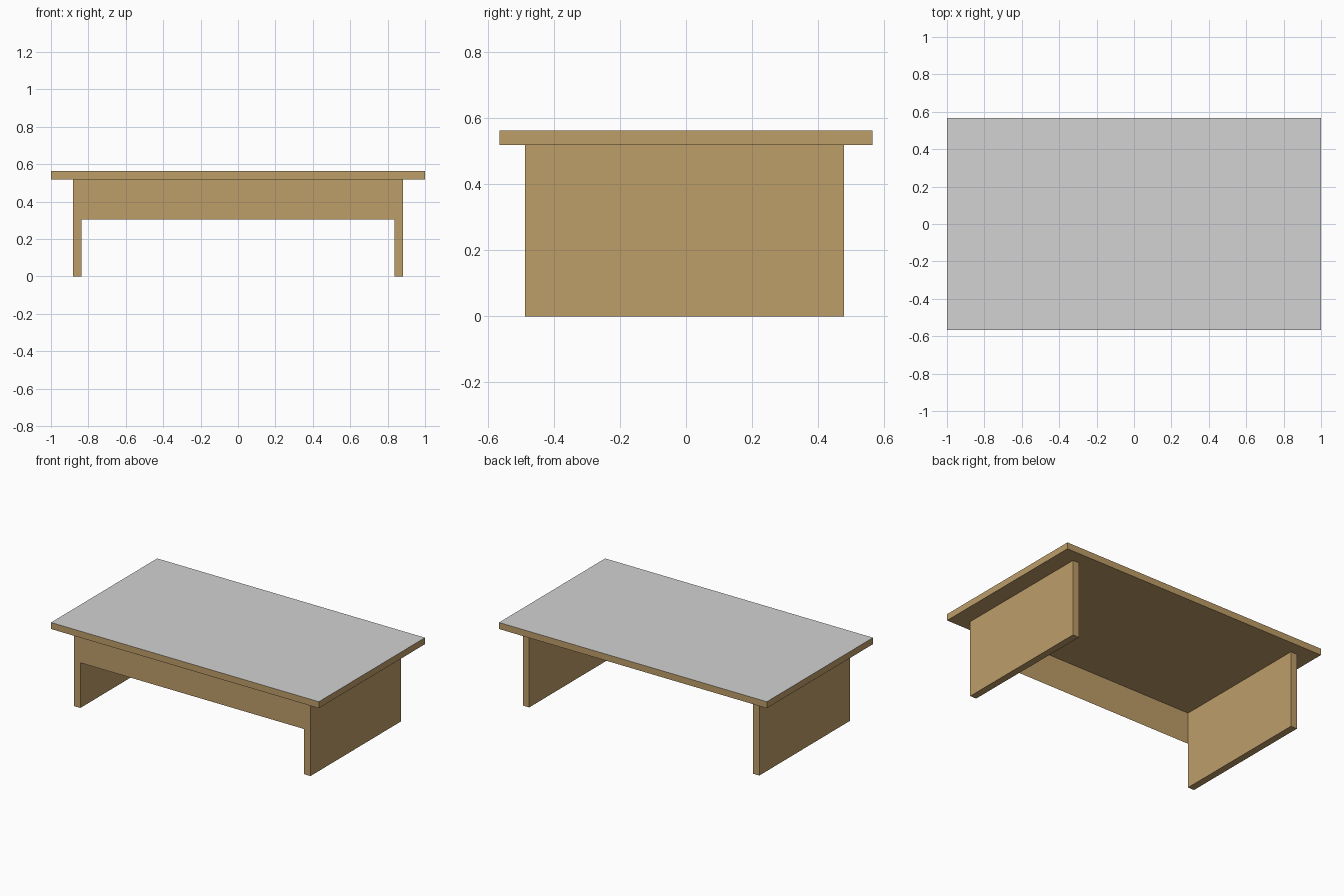
import bpy
import bmesh
from mathutils import Vector

if "Cube" in bpy.data.objects:
    bpy.data.objects.remove(bpy.data.objects["Cube"])


def material(name, rgb):
    m = bpy.data.materials.new(name)
    m.diffuse_color = (*rgb, 1.0)
    m.use_nodes = True
    m.node_tree.nodes["Principled BSDF"].inputs["Base Color"].default_value = m.diffuse_color
    return m


wood = material("light brown wood", (0.515, 0.337, 0.141))
grey = material("grey table surface", (0.645, 0.645, 0.645))


def add_object(name, bm, mats):
    mesh = bpy.data.meshes.new(name)
    bm.to_mesh(mesh)
    bm.free()
    for m in mats:
        mesh.materials.append(m)
    ob = bpy.data.objects.new(name, mesh)
    bpy.context.collection.objects.link(ob)
    return ob


def box(name, lo, hi, mats):
    lo, hi = Vector(lo), Vector(hi)
    bm = bmesh.new()
    bmesh.ops.create_cube(bm, size=1.0)
    bmesh.ops.scale(bm, vec=hi - lo, verts=bm.verts)
    bmesh.ops.translate(bm, vec=(lo + hi) / 2, verts=bm.verts)
    return add_object(name, bm, mats)


LEG_TOP = 0.519
OUTER, INNER = 0.883, 0.836
FRONT, BACK = -0.488, 0.479

# Table top: wooden slab whose upward face is grey
top = box("table_top", (-1, -0.566, LEG_TOP), (1, 0.566, 0.563), [wood, grey])
for face in top.data.polygons:
    face.material_index = 1 if face.normal.z > 0.5 else 0

# Panel legs at both ends
box("left_panel_leg", (-OUTER, FRONT, 0), (-INNER, BACK, LEG_TOP), [wood])
box("right_panel_leg", (INNER, FRONT, 0), (OUTER, BACK, LEG_TOP), [wood])

# Front apron: a single sheet flush with the front edges of the legs
bm = bmesh.new()
corners = [(-INNER, 0.305), (INNER, 0.305), (INNER, LEG_TOP), (-INNER, LEG_TOP)]
bm.faces.new([bm.verts.new((x, FRONT, z)) for x, z in corners])
add_object("front_apron", bm, [wood])
